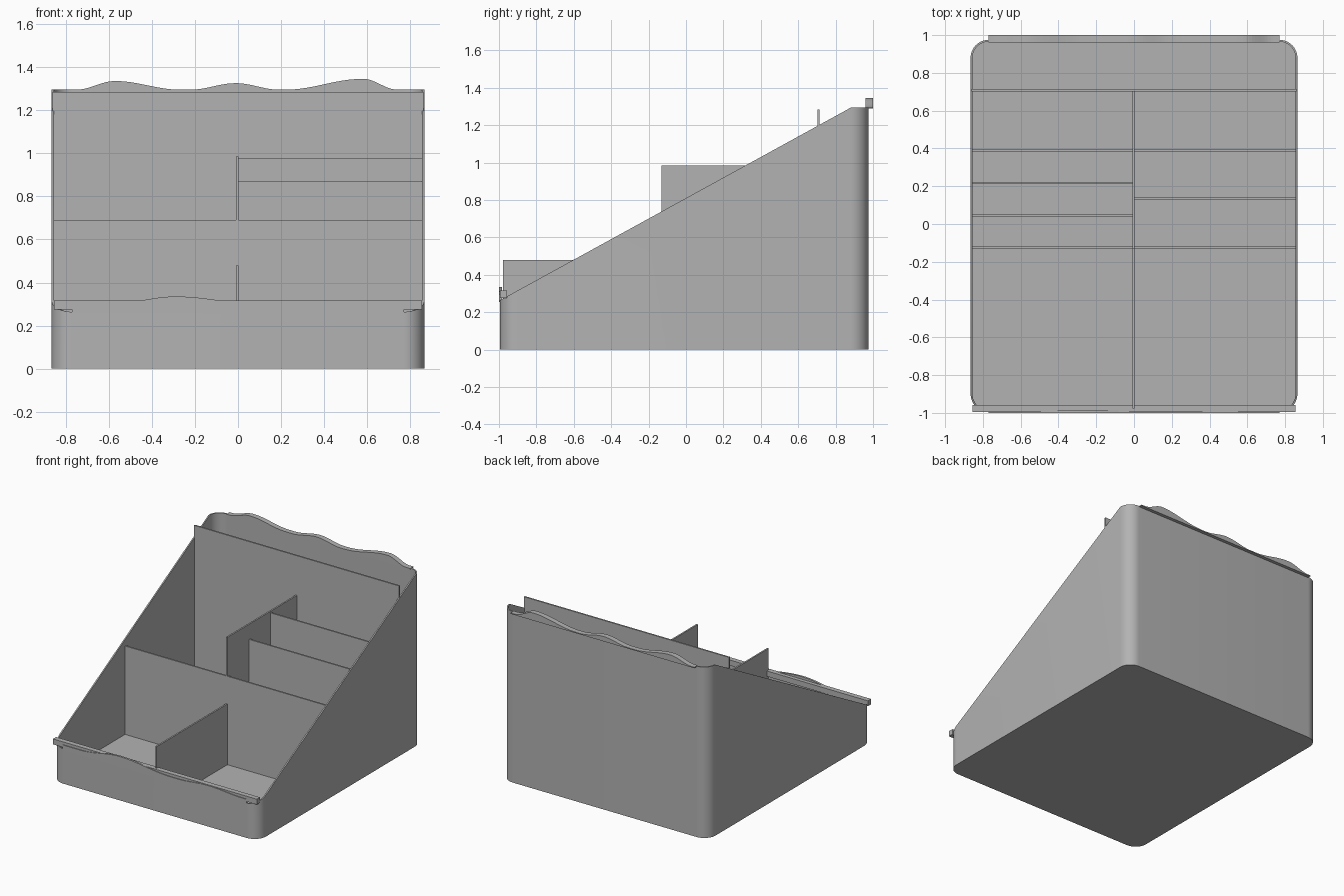
import bpy
import bmesh
import math

cube = bpy.data.objects.get("Cube")
if cube:
    bpy.data.objects.remove(cube, do_unlink=True)

grey = bpy.data.materials.new("plain grey")
grey.use_nodes = True
colour = (0.45, 0.45, 0.45, 1)
grey.diffuse_color = colour
grey.node_tree.nodes["Principled BSDF"].inputs["Base Color"].default_value = colour

HALF_X, FRONT, BACK, RADIUS, WALL = 0.865, -0.995, 0.975, 0.095, 0.01
FLOOR, TOP = 0.02, 1.295


def finish(name, bm):
    bmesh.ops.recalc_face_normals(bm, faces=bm.faces)
    mesh = bpy.data.meshes.new(name)
    bm.to_mesh(mesh)
    bm.free()
    mesh.materials.append(grey)
    obj = bpy.data.objects.new(name, mesh)
    bpy.context.collection.objects.link(obj)
    return obj


def box(name, x0, x1, y0, y1, z0, z1):
    bm = bmesh.new()
    bmesh.ops.create_cube(bm, size=1)
    for v in bm.verts:
        v.co.x = x1 if v.co.x > 0 else x0
        v.co.y = y1 if v.co.y > 0 else y0
        v.co.z = z1 if v.co.z > 0 else z0
    return finish(name, bm)


def rim_height(y):
    return min(TOP, 0.81 + 0.549 * y)


def outline(inset):
    """Rounded rectangle, anticlockwise from above."""
    points = []
    r = RADIUS - inset
    corners = [(1, BACK - RADIUS), (-1, BACK - RADIUS),
               (-1, FRONT + RADIUS), (1, FRONT + RADIUS)]
    for quarter, (side, cy) in enumerate(corners):
        for i in range(13):
            a = (quarter + i / 12) * math.pi / 2
            points.append((side * (HALF_X - RADIUS) + r * math.cos(a),
                           cy + r * math.sin(a)))
    return points


# Tray shell with a sloping rim
bm = bmesh.new()
outer, inner = outline(0), outline(WALL)
rings = [
    [bm.verts.new((x, y, 0)) for x, y in outer],
    [bm.verts.new((x, y, rim_height(y))) for x, y in outer],
    [bm.verts.new((x, y, rim_height(oy))) for (x, y), (ox, oy) in zip(inner, outer)],
    [bm.verts.new((x, y, FLOOR)) for x, y in inner],
]
bm.faces.new(rings[0])
bm.faces.new(rings[-1])
for low, high in zip(rings, rings[1:]):
    for i in range(len(low)):
        j = (i + 1) % len(low)
        bm.faces.new((low[i], low[j], high[j], high[i]))
shell = finish("tray_shell", bm)
bpy.context.view_layer.objects.active = shell
shell.select_set(True)
bpy.ops.object.shade_smooth_by_angle(angle=math.radians(30))
shell.select_set(False)

# Cross dividers: name, x range, y, top
IN = HALF_X - WALL / 2
for name, x0, x1, y, top in [
    ("back_divider", -IN, IN, 0.708, 1.285),
    ("middle_divider", -IN, IN, -0.125, 0.69),
    ("left_back_step", 0, IN, 0.388, 0.975),
    ("left_front_step", 0, IN, 0.135, 0.87),
    ("right_back_slot", -IN, 0, 0.388, 0.38),
    ("right_middle_slot", -IN, 0, 0.217, 0.38),
    ("right_front_slot", -IN, 0, 0.047, 0.38),
]:
    box(name, x0, x1, y - 0.006, y + 0.006, FLOOR, top)

# Lengthwise dividers
box("front_centre_divider", -0.009, 0.003, -0.978, -0.125, FLOOR, 0.48)
box("back_centre_divider", -0.009, 0.003, -0.13, 0.708, FLOOR, 0.985)


def wavy_trim(name, y0, y1, bottom, base, bumps):
    """Strip whose top edge rises in smooth bumps (start, peak, end, height)."""
    half, steps = 0.77, 96
    profile = [(-half, bottom), (half, bottom)]
    for i in range(steps + 1):
        x = half - 2 * half * i / steps
        z = base
        for start, peak, end, height in bumps:
            if start < x < end:
                t = (x - peak) / (end - peak if x > peak else peak - start)
                z += height * (1 + math.cos(math.pi * t)) / 2
        profile.append((x, z))
    bm = bmesh.new()
    face = bm.faces.new([bm.verts.new((x, y0, z)) for x, z in profile])
    moved = bmesh.ops.extrude_face_region(bm, geom=[face])["geom"]
    verts = [g for g in moved if isinstance(g, bmesh.types.BMVert)]
    bmesh.ops.translate(bm, verts=verts, vec=(0, y1 - y0, 0))
    return finish(name, bm)


# Wavy edges and the front lip
wavy_trim("back_wavy_trim", 0.96, 1.0, 1.288, 1.295,
          [(-0.75, -0.57, -0.27, 0.04), (-0.22, -0.01, 0.19, 0.03),
           (0.22, 0.58, 0.74, 0.05)])
wavy_trim("front_wavy_trim", -1.0, -0.985, 0.255, 0.295,
          [(-0.62, -0.29, 0.14, 0.04), (0.2, 0.45, 0.74, 0.018)])
box("front_lip", -0.855, 0.855, -0.995, -0.957, 0.275, 0.316)
